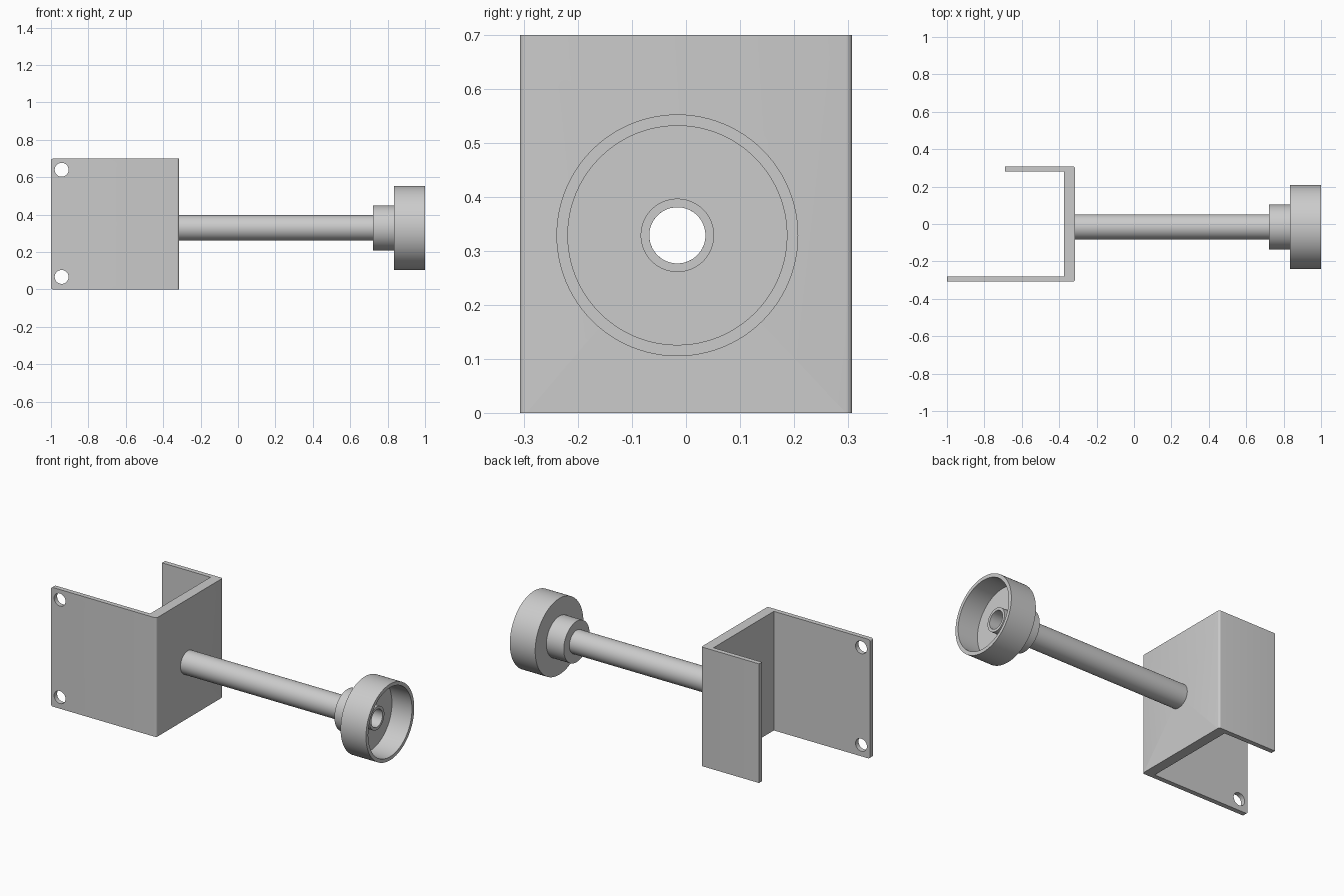
import bpy, bmesh, math
from mathutils import Matrix, Vector

cube = bpy.data.objects.get("Cube")
if cube:
    bpy.data.objects.remove(cube, do_unlink=True)

AXIS_Y, AXIS_Z = -0.016, 0.329
HEIGHT = 0.70
BORE = 0.052

grey = bpy.data.materials.new("plain_grey")
grey.use_nodes = True
colour = (0.60, 0.60, 0.60, 1)
grey.diffuse_color = colour
grey.node_tree.nodes["Principled BSDF"].inputs["Base Color"].default_value = colour


def make_object(name, bm):
    bmesh.ops.recalc_face_normals(bm, faces=bm.faces)
    mesh = bpy.data.meshes.new(name)
    bm.to_mesh(mesh)
    bm.free()
    mesh.materials.append(grey)
    obj = bpy.data.objects.new(name, mesh)
    bpy.context.collection.objects.link(obj)
    return obj


def smooth(obj):
    bpy.ops.object.select_all(action='DESELECT')
    obj.select_set(True)
    bpy.context.view_layer.objects.active = obj
    bpy.ops.object.shade_smooth_by_angle(angle=math.radians(30))


def lathe(name, profile, steps=96):
    """Revolve a closed (x, radius) profile around the rod axis."""
    bm = bmesh.new()
    verts = [bm.verts.new((x, AXIS_Y, AXIS_Z + r)) for x, r in profile]
    edges = [bm.edges.new((a, b)) for a, b in zip(verts, verts[1:] + verts[:1])]
    bmesh.ops.spin(bm, geom=verts + edges, cent=(0, AXIS_Y, AXIS_Z), axis=(1, 0, 0),
                   angle=math.tau, steps=steps, use_duplicate=False)
    bmesh.ops.remove_doubles(bm, verts=bm.verts, dist=1e-5)
    obj = make_object(name, bm)
    smooth(obj)
    return obj


def drill(target, name, centre, radius, depth, axis):
    """Cut a round hole along the given axis."""
    turn = Vector((0, 0, 1)).rotation_difference(Vector(axis)).to_matrix().to_4x4()
    bm = bmesh.new()
    bmesh.ops.create_cone(bm, cap_ends=True, segments=64, radius1=radius, radius2=radius,
                          depth=depth, matrix=Matrix.Translation(centre) @ turn)
    cutter = make_object(name, bm)
    cutter.hide_render = True
    cutter.hide_set(True)
    mod = target.modifiers.new(name, 'BOOLEAN')
    mod.operation = 'DIFFERENCE'
    mod.solver = 'EXACT'
    mod.object = cutter


# Bent bracket: long front flange, thick web, short back flange
outline = [(-1, -0.308), (-0.315, -0.308), (-0.315, 0.308), (-0.69, 0.308),
           (-0.69, 0.28), (-0.375, 0.28), (-0.375, -0.28), (-1, -0.28)]
bm = bmesh.new()
base = bm.faces.new([bm.verts.new((x, y, 0)) for x, y in outline])
raised = bmesh.ops.extrude_face_region(bm, geom=[base])["geom"]
bmesh.ops.translate(bm, vec=(0, 0, HEIGHT),
                    verts=[g for g in raised if isinstance(g, bmesh.types.BMVert)])


def rounded(edge):
    a, b = (v.co for v in edge.verts)
    outer_bend = abs(a.z - b.z) > 0.5 and a.x > -0.32
    flange_corner = abs(a.y - b.y) < 0.05 and abs(a.z - b.z) < 0.01 and max(a.x, b.x) < -0.99
    return outer_bend or flange_corner


bmesh.ops.bevel(bm, geom=[e for e in bm.edges if rounded(e)], offset=0.012,
                offset_type='OFFSET', segments=5, profile=0.5, affect='EDGES')
bracket = make_object("bracket", bm)

# Screw holes in the long flange and the bore through the web
for label, z in (("lower", 0.067), ("upper", 0.64)):
    drill(bracket, label + "_screw_hole_cutter", (-0.943, -0.294, z), 0.037, 0.1, (0, 1, 0))
drill(bracket, "bore_cutter", (-0.345, AXIS_Y, AXIS_Z), BORE, 0.2, (1, 0, 0))
smooth(bracket)

# Hollow rod, with its end standing proud inside the cup
lathe("hollow_rod", [(-0.316, BORE), (0.915, BORE), (0.915, 0.068), (-0.316, 0.068)])

# Collar and open cup turned as one knob
lathe("collar_and_cup", [(0.722, 0.066), (0.722, 0.12), (0.835, 0.12), (0.835, 0.224),
                         (1.0, 0.224), (1.0, 0.203), (0.87, 0.203), (0.87, 0.066)])
